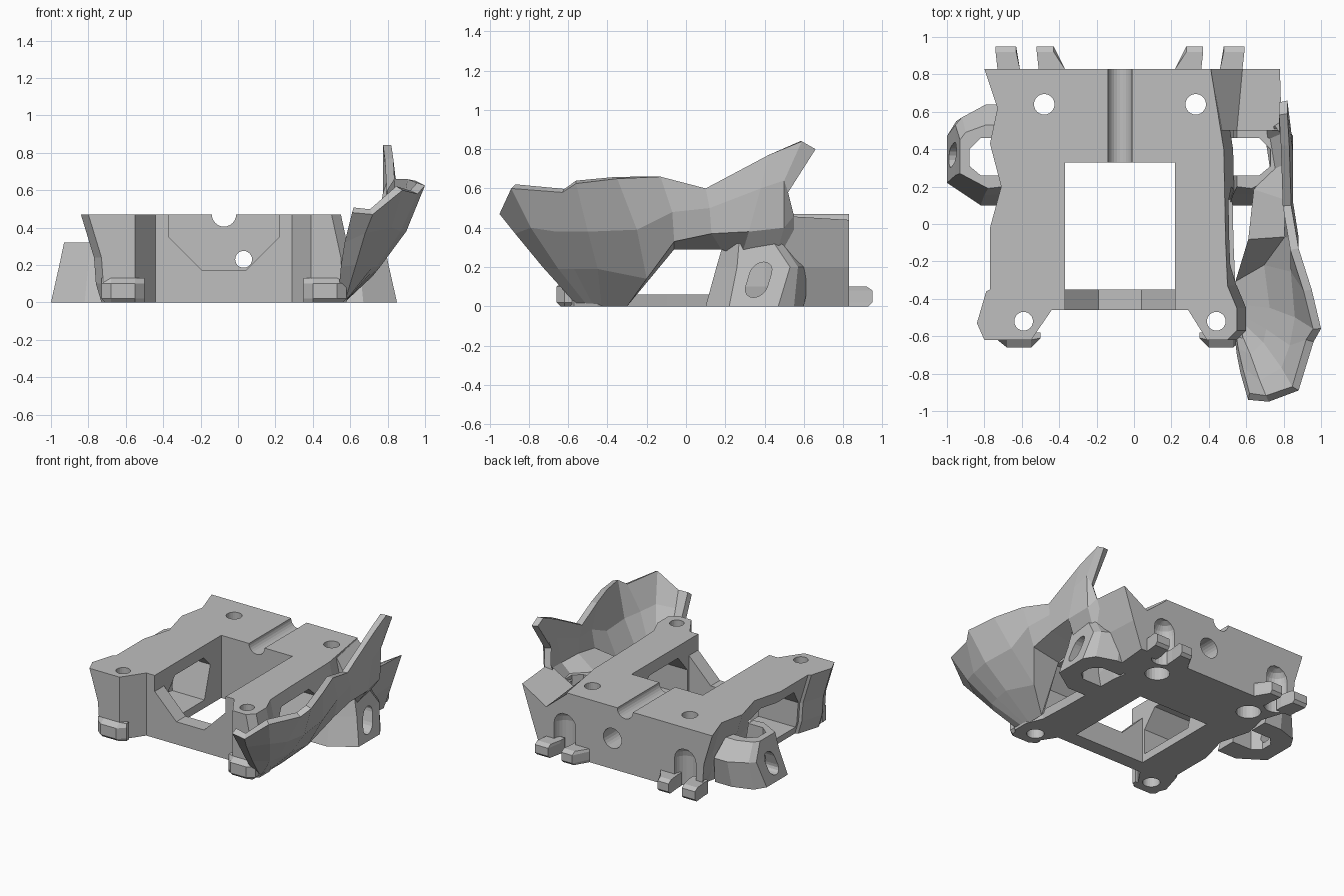
import bpy, bmesh, math

cube = bpy.data.objects.get("Cube")
if cube:
    bpy.data.objects.remove(cube, do_unlink=True)

grey = bpy.data.materials.new("plain grey")
grey.use_nodes = True
COLOUR = (0.52, 0.52, 0.52, 1)
grey.diffuse_color = COLOUR
grey.node_tree.nodes["Principled BSDF"].inputs["Base Color"].default_value = COLOUR

MID = -0.075  # symmetry plane of the frame


def finish(name, bm, recalc=True):
    if recalc:
        bmesh.ops.recalc_face_normals(bm, faces=bm.faces)
    mesh = bpy.data.meshes.new(name)
    bm.to_mesh(mesh)
    bm.free()
    mesh.materials.append(grey)
    ob = bpy.data.objects.new(name, mesh)
    bpy.context.collection.objects.link(ob)
    return ob


def loft(name, rings):
    """Closed solid through rings of equal length."""
    bm = bmesh.new()
    vs = [[bm.verts.new(p) for p in r] for r in rings]
    n = len(vs[0])
    for a, b in zip(vs, vs[1:]):
        for i in range(n):
            j = (i + 1) % n
            bm.faces.new((a[i], a[j], b[j], b[i]))
    bm.faces.new(vs[0])
    bm.faces.new(vs[-1])
    return finish(name, bm)


def prism(name, pts, axis, a, b):
    """Extrude a 2D outline along x, y or z from a to b."""
    def put(p, t):
        q = list(p)
        q.insert("xyz".index(axis), t)
        return q
    return loft(name, [[put(p, t) for p in pts] for t in (a, b)])


def circle(u, v, r, n=24):
    return [(u + r * math.cos(math.tau * i / n), v + r * math.sin(math.tau * i / n)) for i in range(n)]


def rect(u0, u1, v0, v1):
    return [(u0, v0), (u1, v0), (u1, v1), (u0, v1)]


def niche(side):
    """Round-topped recess cutter for the back wall."""
    x = MID + side * .5
    rings = [[(u, v, -.1) for u, v in circle(x, .83, .09)]]
    for t in map(math.radians, (0, 25, 50, 75)):
        rings.append([(u, v, .22 + .09 * math.sin(t)) for u, v in circle(x, .83, .09 * math.cos(t))])
    return loft("cut_niche", rings)


def carve(ob, cutters):
    """Subtract all cutters and bake the result."""
    for c in cutters:
        m = ob.modifiers.new("cut", "BOOLEAN")
        m.operation, m.solver, m.object = "DIFFERENCE", "EXACT", c
    dg = bpy.context.evaluated_depsgraph_get()
    mesh = bpy.data.meshes.new_from_object(ob.evaluated_get(dg))
    ob.modifiers.clear()
    ob.data = mesh
    for c in cutters:
        bpy.data.objects.remove(c, do_unlink=True)


def mirrored(points, side):
    return [(p[0] if side < 0 else 2 * MID - p[0], *p[1:]) for p in points]


# Main frame: plan outline, tapered towards the floor
outline = [(-.8, .83), (-.73, .62), (-.77, .43), (-.71, .2), (-.77, -.02), (-.77, -.35), (-.79, -.36),
           (-.84, -.53), (-.8, -.62), (-.55, -.62), (-.44, -.46), (.29, -.46), (.39, -.62), (.5, -.62),
           (.55, -.57), (.55, -.45), (.5, -.33), (.49, -.1), (.48, .4), (.41, .83)]


def frame_ring(z, left, right):
    return [(x + (left if x < -.6 else right if x > .4 else 0), y, z) for x, y in outline]


frame = loft("main_frame", [frame_ring(0, .11, .03), frame_ring(.1, .08, .05),
                            frame_ring(.24, .07, .05), frame_ring(.47, 0, 0)])

cuts = [
    prism("cut_well", rect(-.37, .22, -.35, .33), "z", -1, 1),
    prism("cut_notch", [(-.37, .6), (-.37, .35), (-.19, .17), (.04, .17), (.22, .35), (.22, .6)], "y", -.8, -.3),
    prism("cut_channel", circle(MID, .47, .065), "y", .2, 1),
    prism("cut_window", [(-.33, .06), (.13, .06), (.2, .3), (.12, .38), (-.22, .38), (-.33, .25)], "x", -1.2, 1.2),
    prism("cut_back_hole", circle(.03, .23, .045), "y", .2, 1),
    prism("cut_back_bore", circle(.03, .23, .075), "y", .6, 1),
    niche(-1), niche(1),
]
for x, y, r, bore in ((-.48, .64, .055, .085), (.33, .64, .055, .085), (-.59, -.52, .05, .06), (.44, -.52, .05, .06)):
    cuts.append(prism("cut_screw_hole", circle(x, y, r), "z", -1, 1))
    cuts.append(prism("cut_screw_bore", circle(x, y, bore), "z", -1, .1))
carve(frame, cuts)

for side, word in ((-1, "right"), (1, "left")):
    # Hollow side bracket with an upright slot and a roof sloping to the back
    low = [(-.66, .1), (-.82, .1), (-1, .22), (-1, .47), (-.95, .55), (-.8, .6), (-.66, .6)]
    waist = [(-.68, .16), (-.8, .155), (-.955, .26), (-.955, .53), (-.92, .57), (-.79, .64), (-.68, .64)]
    top = [(-.7, .2), (-.78, .19), (-.93, .27), (-.93, .45), (-.9, .49), (-.79, .53), (-.7, .53)]
    rings = [mirrored([(x, y, z) for x, y in r], side) for r, z in ((low, 0), (waist, .2), (top, .32))]
    bracket = loft(word + "_bracket", rings)
    hole = [(-.6, .26), (-.82, .26), (-.88, .31), (-.88, .4), (-.82, .46), (-.6, .46)]
    slot = []
    for i in range(18):
        t = math.pi * (i if i < 9 else i - 1) / 8
        z = (.17 if i < 9 else .1) + .055 * math.sin(t)
        slot.append((.37 + .055 * math.cos(t) + .3 * (z - .135), z))
    span = sorted(p[0] for p in mirrored([(-1.1,), (-.8,)], side))
    carve(bracket, [prism("cut_hollow", mirrored(hole, side), "z", -1, 1),
                    prism("cut_slot", slot, "x", *span)])

    # Front foot
    foot = [[(-.73 + k, -.58, z), (-.73 + k, -.62, z), (-.68, y, z), (-.55, y, z), (-.5, -.61, z), (-.5, -.58, z)]
            for k, y, z in ((.02, -.64, 0), (0, -.66, .02), (0, -.66, .1), (0, -.62, .13))]
    loft(word + "_front_foot", [mirrored(r, side) for r in foot])

    # Pair of hooks at the back
    for n, (a, b, c, d) in enumerate(((-.73, -.61, -.63, -.74), (-.51, -.37, -.43, -.52))):
        hook = [[(a, .78, z), (b, .78, z), (b, .83, z), (c, y, z), (d, y, z), (a, .83, z)]
                for y, z in ((.93, 0), (.95, .02), (.95, .08), (.92, .1))]
        loft(f"{word}_hook_{n + 1}", [mirrored(r, side) for r in hook])

# Wedge joining the frame and the shell at the back, with a groove on top
wedge = loft("rear_wedge", [
    [(.4, .5, .46), (.47, .5, .46), (.55, .5, .33), (.79, .5, .46), (.72, .5, .2), (.6, .5, 0), (.4, .5, 0)],
    [(.36, .83, .46), (.41, .83, .46), (.58, .83, .32), (.78, .83, .44), (.7, .83, .2), (.63, .83, 0), (.36, .83, 0)]])
carve(wedge, [niche(1), prism("cut_wedge_hole", circle(.33, .64, .085), "z", -1, 1)])

# Flared shell: stations from the prow to the tail, each from lower edge to rim
stations = [
    [(.54, -.62, .08), (.55, -.7, .19), (.57, -.8, .32), (.61, -.94, .48)],
    [(.57, -.55, 0), (.63, -.73, .2), (.68, -.87, .37), (.72, -.95, .47)],
    [(.57, -.5, 0), (.72, -.65, .19), (.82, -.79, .4), (.88, -.89, .6)],
    [(.57, -.47, 0), (.74, -.57, .19), (.87, -.66, .38), (.96, -.63, .58)],
    [(.57, -.43, 0), (.76, -.45, .19), (.9, -.5, .38), (1, -.56, .625)],
    [(.57, -.3, 0), (.72, -.2, .14), (.88, -.25, .39), (.95, -.35, .65)],
    [(.62, -.06, .29), (.84, -.06, .33), (.88, -.07, .48), (.88, -.13, .66)],
    [(.66, .18, .29), (.84, .13, .37), (.85, .12, .5), (.84, .1, .6)],
    [(.76, .28, .25), (.85, .32, .38), (.85, .38, .6), (.83, .42, .77)],
    [(.74, .46, .26), (.83, .5, .4), (.84, .5, .64), (.82, .59, .84)],
    [(.74, .55, .3), (.79, .55, .46), (.81, .52, .58), (.82, .66, .8)]]
bm = bmesh.new()
grid = [[bm.verts.new(p) for p in s] for s in stations]
for a, b in zip(grid, grid[1:]):
    for j in range(3):
        bm.faces.new((a[j], b[j], b[j + 1], a[j + 1]))
shell = finish("flared_shell", bm, recalc=False)
thick = shell.modifiers.new("thickness", "SOLIDIFY")
thick.thickness, thick.offset = .045, -1
